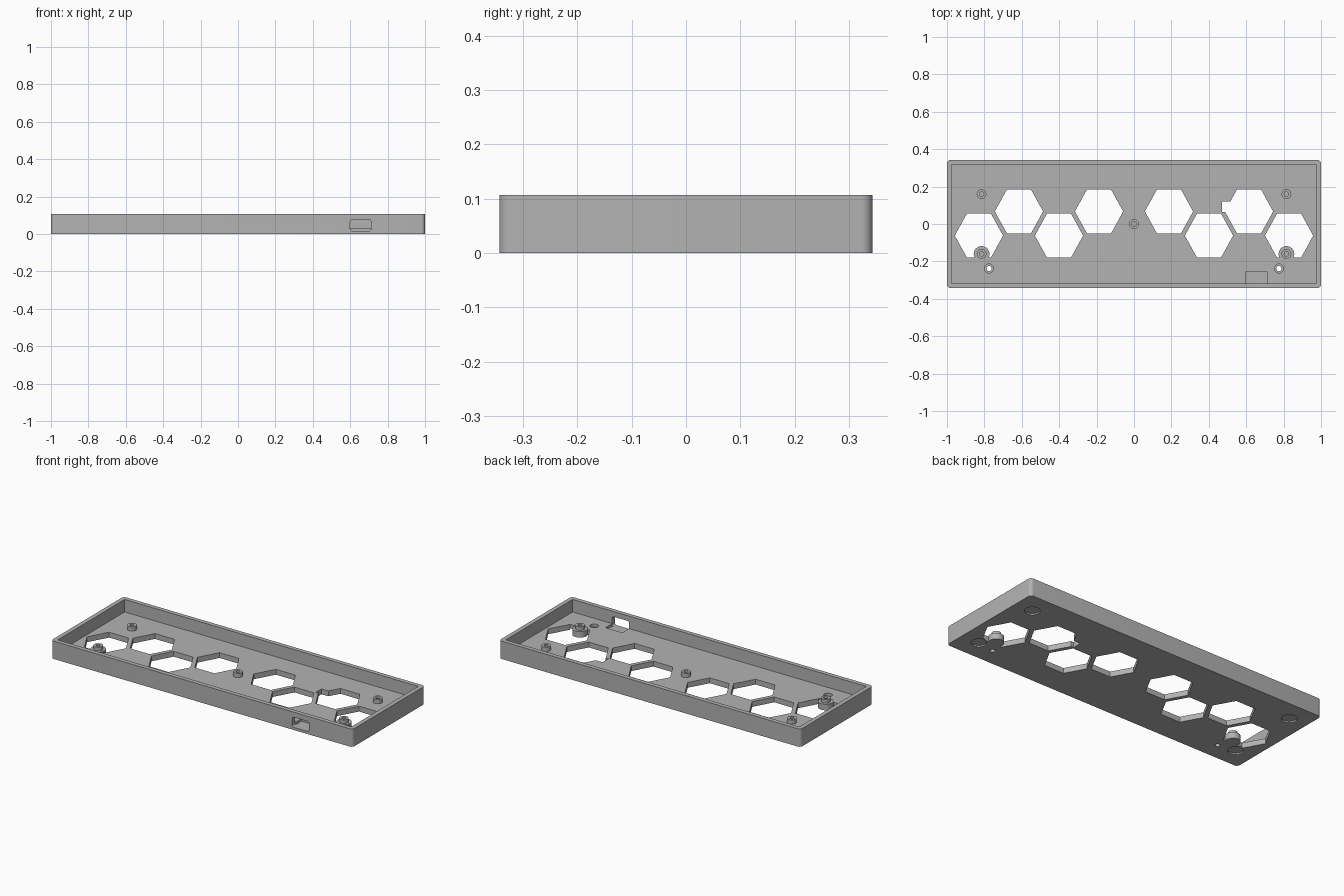
import bpy
import bmesh
from math import sin, cos, pi

if "Cube" in bpy.data.objects:
    bpy.data.objects.remove(bpy.data.objects["Cube"], do_unlink=True)

grey = bpy.data.materials.new("grey plastic")
grey.use_nodes = True
colour = (0.45, 0.45, 0.45, 1)
grey.diffuse_color = colour
grey.node_tree.nodes["Principled BSDF"].inputs["Base Color"].default_value = colour

HEIGHT, FLOOR = 0.107, 0.032
HALF_X, HALF_Y, WALL = 1.0, 0.343, 0.026


def prism(name, outline, z0, z1):
    """Extrude a flat outline between two heights."""
    bm = bmesh.new()
    face = bm.faces.new([bm.verts.new((x, y, z0)) for x, y in outline])
    top = bmesh.ops.extrude_face_region(bm, geom=[face])["geom"]
    for v in top:
        if isinstance(v, bmesh.types.BMVert):
            v.co.z = z1
    bmesh.ops.recalc_face_normals(bm, faces=bm.faces)
    mesh = bpy.data.meshes.new(name)
    bm.to_mesh(mesh)
    bm.free()
    mesh.materials.append(grey)
    ob = bpy.data.objects.new(name, mesh)
    bpy.context.collection.objects.link(ob)
    return ob


def circle(cx, cy, r, n=32):
    return [(cx + r * cos(2 * pi * i / n), cy + r * sin(2 * pi * i / n)) for i in range(n)]


def rounded(cx, cy, hx, hy, r, n=6):
    """Rectangle outline with rounded corners."""
    points = []
    for q, (sx, sy) in enumerate([(1, 1), (-1, 1), (-1, -1), (1, -1)]):
        for i in range(n + 1):
            a = (q + i / n) * pi / 2
            points.append((cx + sx * (hx - r) + r * cos(a), cy + sy * (hy - r) + r * sin(a)))
    return points


def box(x0, x1, y0, y1):
    return [(x0, y0), (x1, y0), (x1, y1), (x0, y1)]


def combine(target, tool, operation):
    """Apply a boolean and drop the tool."""
    mod = target.modifiers.new(operation, "BOOLEAN")
    mod.operation, mod.solver, mod.object = operation, "EXACT", tool
    tool.hide_render = True
    bpy.ops.object.select_all(action="DESELECT")
    bpy.context.view_layer.objects.active = target
    target.select_set(True)
    bpy.ops.object.modifier_apply(modifier=mod.name)
    bpy.data.objects.remove(tool, do_unlink=True)


def cut(outline, z0, z1):
    combine(case, prism("cutter", outline, z0, z1), "DIFFERENCE")


# Open tray
case = prism("case_tray", rounded(0, 0, HALF_X, HALF_Y, 0.02), 0, HEIGHT)
cut(box(WALL - HALF_X, HALF_X - WALL, WALL - HALF_Y, HALF_Y - WALL), FLOOR, 0.2)

# Staggered hexagonal windows
for side in (-1, 1):
    for i in range(4):
        cx = side * (0.187 + 0.214 * i)
        cy = 0.067 if i % 2 == 0 else -0.062
        cut([(cx + 0.129 * cos(k * pi / 3), cy + 0.135 * sin(k * pi / 3)) for k in range(6)], -0.1, 0.2)
cut(box(0.47, 0.54, 0.065, 0.12), -0.1, 0.2)

# Cable port through the front wall, with its floor pocket
port = prism("port_cutter", rounded(0.656, 0.046, 0.056, 0.03, 0.012), 0.29, 0.4)
for v in port.data.vertices:
    x, y, z = v.co
    v.co = (x, -z, y)
bm = bmesh.new()
bm.from_mesh(port.data)
bmesh.ops.recalc_face_normals(bm, faces=bm.faces)
bm.to_mesh(port.data)
bm.free()
combine(case, port, "DIFFERENCE")
cut(box(0.6, 0.712, -0.3175, -0.254), 0.016, 0.06)

# Large posts beside the front windows
for side in (-1, 1):
    post = prism("post", circle(side * 0.815, -0.16, 0.042), 0, FLOOR + 0.004)
    combine(case, post, "UNION")

# Counterbored holes and shallow foot recesses
for side in (-1, 1):
    cut(circle(side * 0.775, -0.238, 0.024), 0.015, 0.2)
    cut(circle(side * 0.775, -0.238, 0.014), -0.1, 0.2)
    for y in (-0.22, 0.22):
        cut(circle(side * 0.885, y, 0.042), -0.1, 0.008)

# Screw bosses with blind holes
for x, y in [(0, 0), (-0.815, 0.16), (0.815, 0.16), (-0.815, -0.16), (0.815, -0.16)]:
    combine(case, prism("boss", circle(x, y, 0.026), 0.02, FLOOR + 0.025), "UNION")
    cut(circle(x, y, 0.012), 0.02, 0.2)

bpy.ops.object.select_all(action="DESELECT")
case.select_set(True)
bpy.context.view_layer.objects.active = case
bpy.ops.object.shade_smooth_by_angle(angle=pi / 6)
